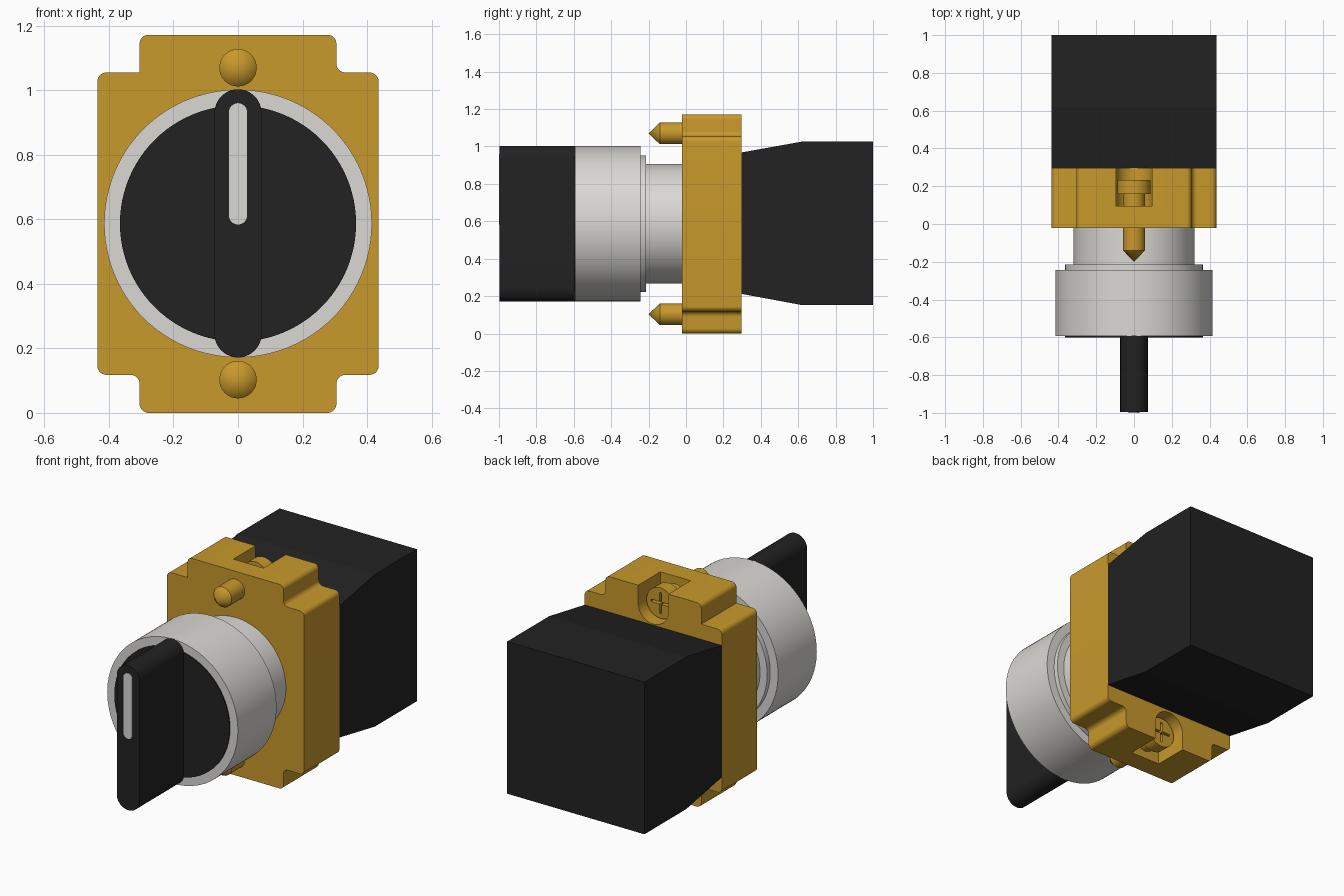
import bpy, bmesh
from math import sin, cos, pi, radians
from mathutils import Vector

if "Cube" in bpy.data.objects:
    bpy.data.objects.remove(bpy.data.objects["Cube"])

CZ = 0.587           # height of the knob axis
SCREW_Z = (1.07, 0.103)


def material(name, color):
    m = bpy.data.materials.new(name)
    m.diffuse_color = (*color, 1)
    m.use_nodes = True
    m.node_tree.nodes["Principled BSDF"].inputs["Base Color"].default_value = m.diffuse_color
    return m


BLACK = material("black_plastic", (0.016, 0.016, 0.016))
GOLD = material("brass_yellow", (0.58, 0.32, 0.025))
SILVER = material("light_metal", (0.7, 0.69, 0.66))


def finish(bm, name, mat):
    bmesh.ops.remove_doubles(bm, verts=bm.verts, dist=1e-5)
    bmesh.ops.recalc_face_normals(bm, faces=bm.faces)
    me = bpy.data.meshes.new(name)
    bm.to_mesh(me)
    bm.free()
    ob = bpy.data.objects.new(name, me)
    bpy.context.collection.objects.link(ob)
    me.materials.append(mat)
    return ob


def shade(ob):
    bpy.ops.object.select_all(action='DESELECT')
    ob.select_set(True)
    bpy.context.view_layer.objects.active = ob
    bpy.ops.object.shade_smooth_by_angle(angle=radians(30))


def rounded(corners, seg=8):
    """Outline from right-angled corners (a, b, radius)."""
    out = []
    n = len(corners)
    for i, (a, b, r) in enumerate(corners):
        p = Vector((a, b))
        u = (Vector(corners[i - 1][:2]) - p).normalized()
        v = (Vector(corners[(i + 1) % n][:2]) - p).normalized()
        if r == 0:
            out.append(p)
            continue
        c = p + (u + v) * r
        for k in range(seg + 1):
            t = pi / 2 * k / seg
            out.append(c - r * (v * cos(t) + u * sin(t)))
    return [q for i, q in enumerate(out) if (q - out[i - 1]).length > 1e-5]


def prism(name, outline, lo, hi, mat, axis='Y'):
    """Extrude an outline (x,z along Y, or y,z along X)."""
    bm = bmesh.new()
    put = (lambda a, b, d: (a, d, b)) if axis == 'Y' else (lambda a, b, d: (d, a, b))
    f = bm.faces.new([bm.verts.new(put(a, b, lo)) for a, b in outline])
    ext = bmesh.ops.extrude_face_region(bm, geom=[f], use_keep_orig=True)
    step = Vector(put(0, 0, hi - lo))
    bmesh.ops.translate(bm, vec=step,
                        verts=[g for g in ext['geom'] if isinstance(g, bmesh.types.BMVert)])
    return finish(bm, name, mat)


def lathe(name, profile, z, mat, seg=64):
    """Spin (radius, y) points about a y-axis at height z."""
    bm = bmesh.new()
    vs = [bm.verts.new((r, y, z)) for r, y in profile]
    es = [bm.edges.new(pair) for pair in zip(vs, vs[1:])]
    bmesh.ops.spin(bm, geom=vs + es, cent=(0, 0, z), axis=(0, 1, 0),
                   angle=2 * pi, steps=seg, use_duplicate=False)
    return finish(bm, name, mat)


def box(x, z0, z1):
    return [(-x, z0), (x, z0), (x, z1), (-x, z1)]


def cut(ob, cutter):
    mod = ob.modifiers.new("cut", 'BOOLEAN')
    mod.operation, mod.solver, mod.object = 'DIFFERENCE', 'EXACT', cutter
    bpy.context.view_layer.objects.active = ob
    bpy.ops.object.modifier_apply(modifier=mod.name)
    bpy.data.objects.remove(cutter)


# Mounting plate with stepped corners (upper left inner corner is sharp)
R = 0.028
W, N, Z0, Z1, T = 0.436, 0.305, 0.118, 1.055, 1.172
plate = prism("mounting_plate", rounded([
    (-N, 0, R), (N, 0, R), (N, Z0, R), (W, Z0, R), (W, Z1, R), (N, Z1, R),
    (N, T, R), (-N, T, R), (-N, Z1, 0), (-W, Z1, R), (-W, Z0, R), (-N, Z0, R)]),
    -0.022, 0.297, GOLD)

# Screw pockets, open to the back and to the plate edge, and the screws in them
for z, end, tag in ((SCREW_Z[0], 1.3, "upper"), (SCREW_Z[1], -0.13, "lower")):
    s = 1 if end > z else -1
    pr = 0.096
    ucut = [(pr * cos(pi * k / 24), z - s * pr * sin(pi * k / 24)) for k in range(25)]
    cut(plate, prism("pocket_cutter", ucut + [(-pr, end), (pr, end)], 0.095, 0.4, GOLD))
    screw = lathe(tag + "_screw", [(0, -0.2), (0.058, -0.14), (0.058, 0.158), (0.088, 0.158),
                                   (0.088, 0.232), (0, 0.232)], z, GOLD, 40)
    a, b = 0.06, 0.007
    cross = [(-b, -a), (b, -a), (b, -b), (a, -b), (a, b), (b, b),
             (b, a), (-b, a), (-b, b), (-a, b), (-a, -b), (-b, -b)]
    cut(screw, prism("cross_cutter", [(x, z + h) for x, h in cross], 0.205, 0.3, GOLD))
    shade(screw)
shade(plate)

# Contact block behind the plate
prism("contact_block", [(0.297, 0.212), (0.62, 0.152), (1, 0.152),
                        (1, 1.026), (0.62, 1.026), (0.297, 0.968)], -W, W, BLACK, 'X')

# Bezel, collar and neck turned as one piece
shade(lathe("bezel", [(0, -0.594), (0.415, -0.594), (0.415, -0.243), (0.365, -0.243),
                      (0.365, -0.215), (0.32, -0.215), (0.32, -0.022), (0, -0.022)],
            CZ, SILVER, 96))

# Knob disc, grip and indicator strip
shade(lathe("knob_disc", [(0, -0.6), (0.366, -0.6), (0.366, -0.58), (0, -0.58)], CZ, BLACK, 96))


def slot(w, z0, z1):
    return rounded([(-w, z0, w), (w, z0, w), (w, z1, w), (-w, z1, w)], 12)


shade(prism("knob_grip", slot(0.073, 0.172, 1.003), -0.996, -0.59, BLACK))
shade(prism("indicator_strip", slot(0.028, 0.584, 0.96), -1.0, -0.98, SILVER))
